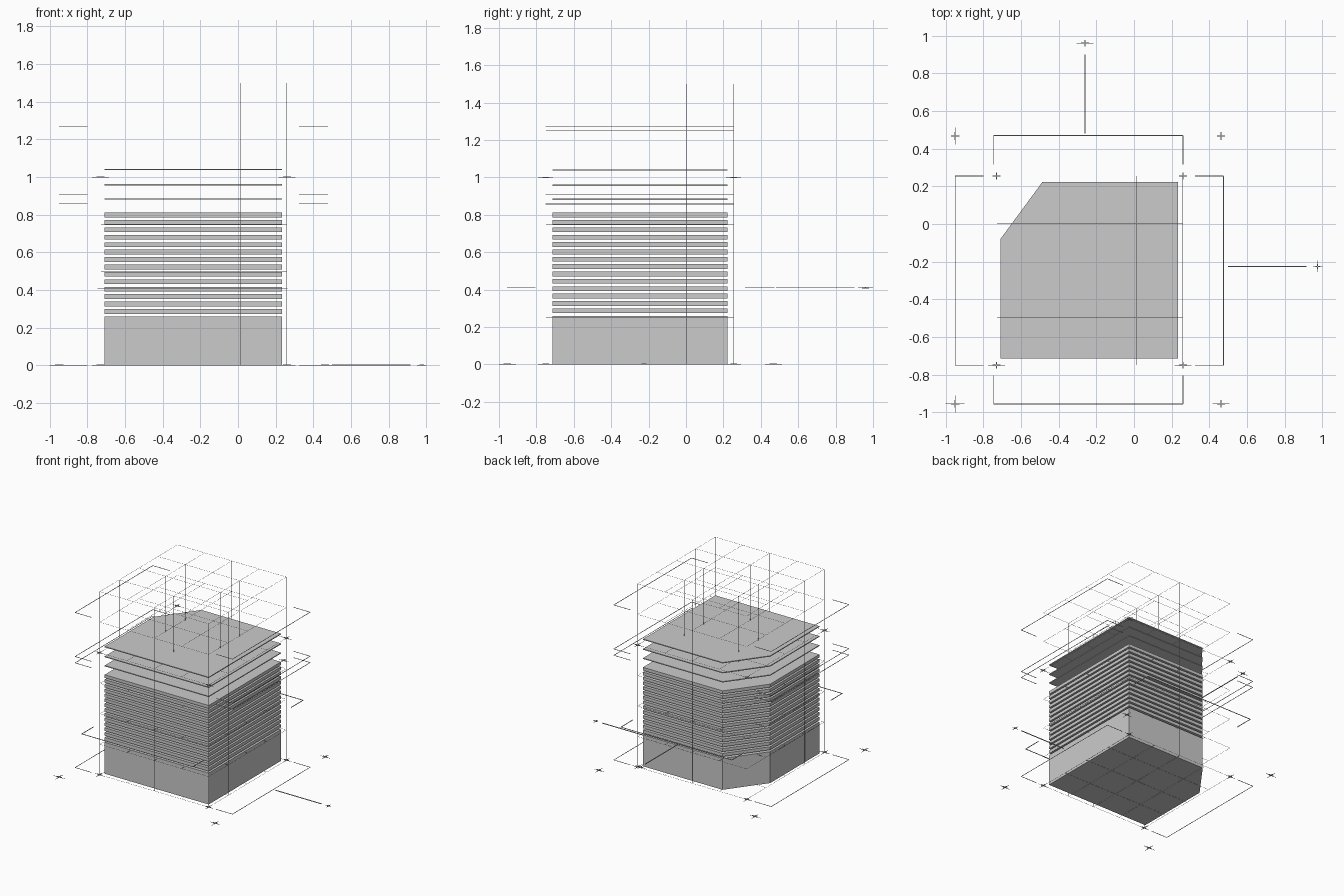
import bpy, bmesh
from mathutils import Vector

if "Cube" in bpy.data.objects:
    bpy.data.objects.remove(bpy.data.objects["Cube"])

FOOT = [(-0.708, -0.713), (0.234, -0.713), (0.234, 0.222), (-0.487, 0.222), (-0.708, -0.078)]


def finish(name, bm):
    bmesh.ops.recalc_face_normals(bm, faces=bm.faces)
    me = bpy.data.meshes.new(name)
    bm.to_mesh(me)
    bm.free()
    ob = bpy.data.objects.new(name, me)
    bpy.context.collection.objects.link(ob)
    return ob


def slab(name, z0, z1):
    """Extrude the clipped-corner footprint between two heights."""
    bm = bmesh.new()
    face = bm.faces.new([bm.verts.new((x, y, z0)) for x, y in FOOT])
    ext = bmesh.ops.extrude_face_region(bm, geom=[face], use_keep_orig=True)
    top = [v for v in ext["geom"] if isinstance(v, bmesh.types.BMVert)]
    bmesh.ops.translate(bm, verts=top, vec=(0, 0, z1 - z0))
    return finish(name, bm)


def rod(bm, a, b, w):
    """Axis-aligned square bar from a to b."""
    a, b = Vector(a), Vector(b)
    mid = (a + b) / 2
    size = [max(abs(b[i] - a[i]), w) for i in range(3)]
    vs = bmesh.ops.create_cube(bm, size=1)["verts"]
    bmesh.ops.scale(bm, vec=size, verts=vs)
    # keep everything above the ground
    bmesh.ops.translate(bm, vec=(mid.x, mid.y, max(mid.z, size[2] / 2)), verts=vs)


def cross(bm, x, y, z, ax, ay):
    """Long thin arms with a short, heavier centre."""
    for k, w in ((1.0, 0.002), (0.45, 0.006)):
        rod(bm, (x - ax * k, y, z), (x + ax * k, y, z), w)
        rod(bm, (x, y - ay * k, z), (x, y + ay * k, z), w)


# base block, stacked floor slabs and thin upper plates
slab("base_block", 0.002, 0.259)
for i in range(14):
    z = 0.274 + i * 0.0394
    slab("floor_slab", z, z + 0.0255)
for z in (0.884, 0.959, 1.04):
    slab("upper_plate", z - 0.0035, z + 0.0035)

# fine three-axis lattice around the stack
X = [-0.727 + 0.2465 * i for i in range(5)]
Y = [-0.748 + 0.2507 * i for i in range(5)]
Z = [0.25 * i for i in range(7)]
T = 0.0012
bm = bmesh.new()
for z in Z:
    for y in Y:
        rod(bm, (X[0], y, z), (X[-1], y, z), T)
    for x in X:
        rod(bm, (x, Y[0], z), (x, Y[-1], z), T)
for x in X:
    for y in Y:
        rod(bm, (x, y, 0), (x, y, Z[-1]), T)
finish("lattice", bm)

# side brackets at four heights
bm = bmesh.new()
for z in (0.0, 0.858, 0.91, 1.27):
    for x, inner in ((-0.95, -0.80), (0.475, 0.325)):
        rod(bm, (x, -0.75, z), (x, 0.255, z), 0.003)
        for y in (-0.75, 0.255):
            rod(bm, (x, y, z), (inner, y, z), 0.003)
finish("side_brackets", bm)

# front and back brackets, plus pointer lines
bm = bmesh.new()
for y, inner in ((-0.955, -0.805), (0.47, 0.315)):
    rod(bm, (-0.745, y, 0.41), (0.26, y, 0.41), 0.004)
    for x in (-0.745, 0.26):
        rod(bm, (x, y, 0.41), (x, inner, 0.41), 0.004)
finish("front_back_brackets", bm)
bm = bmesh.new()
rod(bm, (-0.26, 0.48, 0.41), (-0.26, 0.90, 0.41), 0.005)
rod(bm, (0.50, -0.225, 0), (0.915, -0.225, 0), 0.005)
finish("pointer_lines", bm)

# cross marks: corners, outer corners, pointer ends, underside centre
bm = bmesh.new()
for x in (-0.73, 0.26):
    for y in (-0.75, 0.255):
        for z in (0, 1.0):
            cross(bm, x, y, z, 0.045, 0.04)
for x, ax in ((-0.95, 0.05), (0.462, 0.045)):
    for y in (-0.955, 0.467):
        cross(bm, x, y, 0, ax, 0.045)
cross(bm, -0.26, 0.96, 0.41, 0.045, 0.04)
cross(bm, 0.975, -0.225, 0, 0.025, 0.03)
cross(bm, -0.235, -0.247, 0, 0.08, 0.08)
finish("cross_marks", bm)
